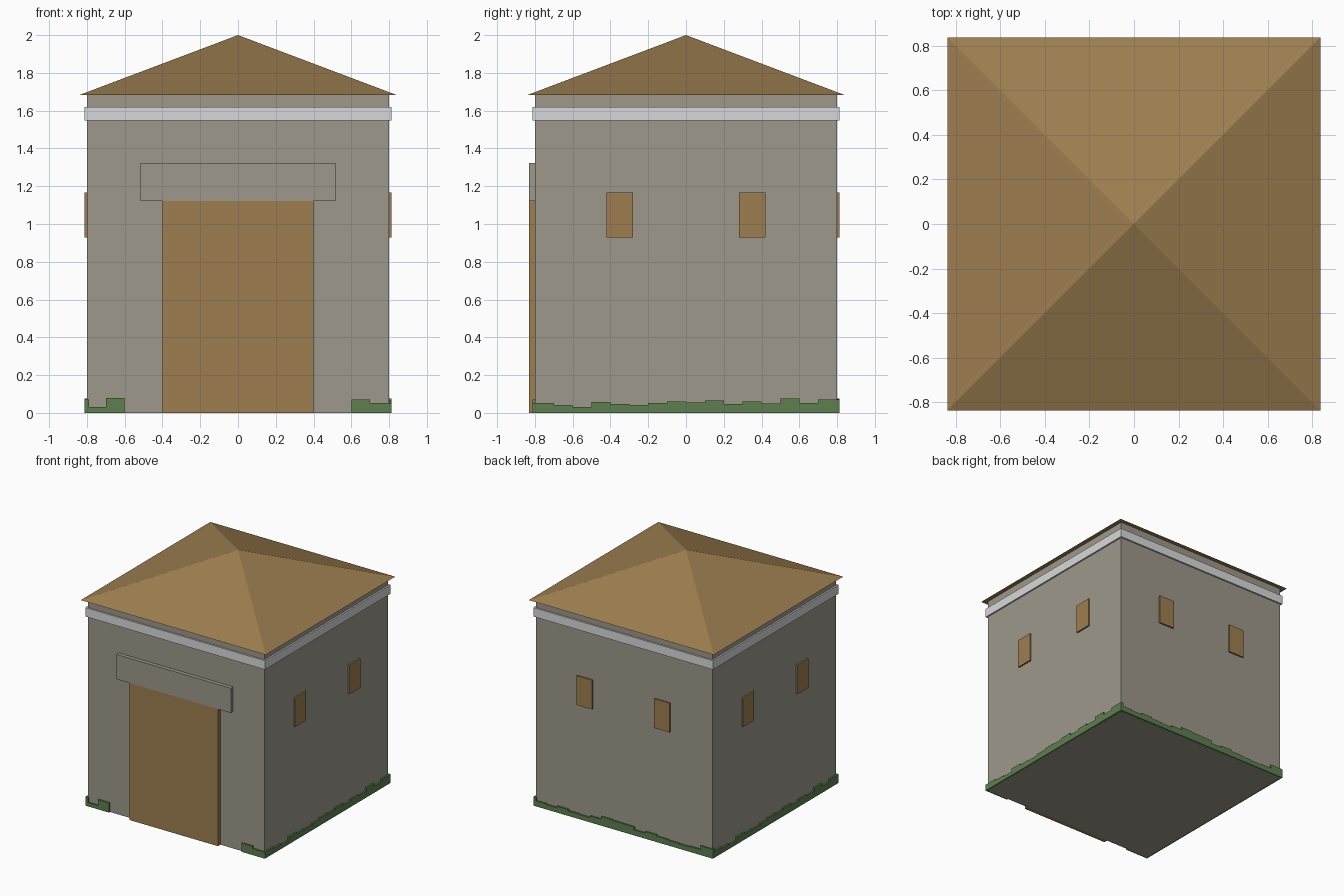
import bpy, bmesh, math, random
from mathutils import Matrix, Vector

if "Cube" in bpy.data.objects:
    bpy.data.objects.remove(bpy.data.objects["Cube"])

random.seed(4)


def material(name, rgb):
    lin = [((c / 255 + 0.055) / 1.055) ** 2.4 for c in rgb]
    m = bpy.data.materials.new(name)
    m.diffuse_color = (*lin, 1)
    m.use_nodes = True
    m.node_tree.nodes["Principled BSDF"].inputs["Base Color"].default_value = m.diffuse_color
    return m


STONE = material("stone", (157, 152, 140))
WOOD = material("wood", (157, 126, 80))
TRIM = material("light_trim", (217, 217, 219))
GRASS = material("grass", (94, 127, 80))


def finish(name, bm, mat, angle=0.0):
    bmesh.ops.rotate(bm, verts=bm.verts, cent=(0, 0, 0),
                     matrix=Matrix.Rotation(math.radians(angle), 3, 'Z'))
    bmesh.ops.recalc_face_normals(bm, faces=bm.faces)
    me = bpy.data.meshes.new(name)
    bm.to_mesh(me)
    bm.free()
    me.materials.append(mat)
    ob = bpy.data.objects.new(name, me)
    bpy.context.collection.objects.link(ob)
    return ob


def box(name, x, y, z, mat, angle=0.0):
    bm = bmesh.new()
    bmesh.ops.create_cube(bm, size=1)
    for v in bm.verts:
        v.co = [lo + (c + 0.5) * (hi - lo) for c, (lo, hi) in zip(v.co, (x, y, z))]
    return finish(name, bm, mat, angle)


def plate(name, outline, y0, y1, mat, angle):
    """Extrude an x-z outline from y0 to y1, then turn it to its side."""
    bm = bmesh.new()
    face = bm.faces.new([bm.verts.new((x, y0, z)) for x, z in outline])
    out = bmesh.ops.extrude_face_region(bm, geom=[face])
    verts = [g for g in out["geom"] if isinstance(g, bmesh.types.BMVert)]
    bmesh.ops.translate(bm, verts=verts, vec=(0, y1 - y0, 0))
    return finish(name, bm, mat, angle)


W, E = 0.8, 0.813    # wall half width, half width of thin raised parts

# Walls and the light band under the eaves
box("walls", (-W, W), (-W, W), (0, 1.684), STONE)
box("cornice_band", (-E, E), (-E, E), (1.547, 1.62), TRIM)

# Pyramid roof
R = 0.837
bm = bmesh.new()
base = [bm.verts.new((x, y, 1.684)) for x, y in ((-R, -R), (R, -R), (R, R), (-R, R))]
top = bm.verts.new((0, 0, 2))
bm.faces.new(base)
for i in range(4):
    bm.faces.new((base[i], base[(i + 1) % 4], top))
finish("roof", bm, WOOD)

# Door and lintel
box("door", (-0.4, 0.4), (-0.832, -0.79), (0, 1.121), WOOD)
box("door_lintel", (-0.517, 0.517), (-0.832, -0.79), (1.121, 1.323), STONE)

# Two windows on the right, back and left
SIDES = (("right", 90), ("back", 180), ("left", 270))
for side, angle in SIDES:
    for i, cx in enumerate((-0.351, 0.351)):
        box(f"{side}_window_{i + 1}", (cx - 0.07, cx + 0.07), (-E, -0.79),
            (0.928, 1.167), WOOD, angle)


# Stepped grass fringe, 0.1 per step
def fringe(name, start, heights, angle):
    pts = []
    for i, h in enumerate(heights):
        a, b = start + i * 0.1, start + (i + 1) * 0.1
        a = -E if a < -0.79 else a
        b = E if b > 0.79 else b
        pts += [(a, h), (b, h)]
    outline = [(pts[0][0], 0)] + pts + [(pts[-1][0], 0)]
    plate(name, outline, -E, -0.79, GRASS, angle)


steps = [.053, .042, .032, .058, .048, .043, .053, .061,
         .056, .066, .048, .061, .050, .077, .053, .072]
fringe("front_left_grass", -0.8, [.03, .078], 0)
fringe("front_right_grass", 0.6, [.071, .052], 0)
fringe("right_grass", -0.8, steps, 90)
fringe("back_grass", -0.8, [random.uniform(.035, .078) for _ in range(16)], 180)
fringe("left_grass", -0.8, steps, 270)
